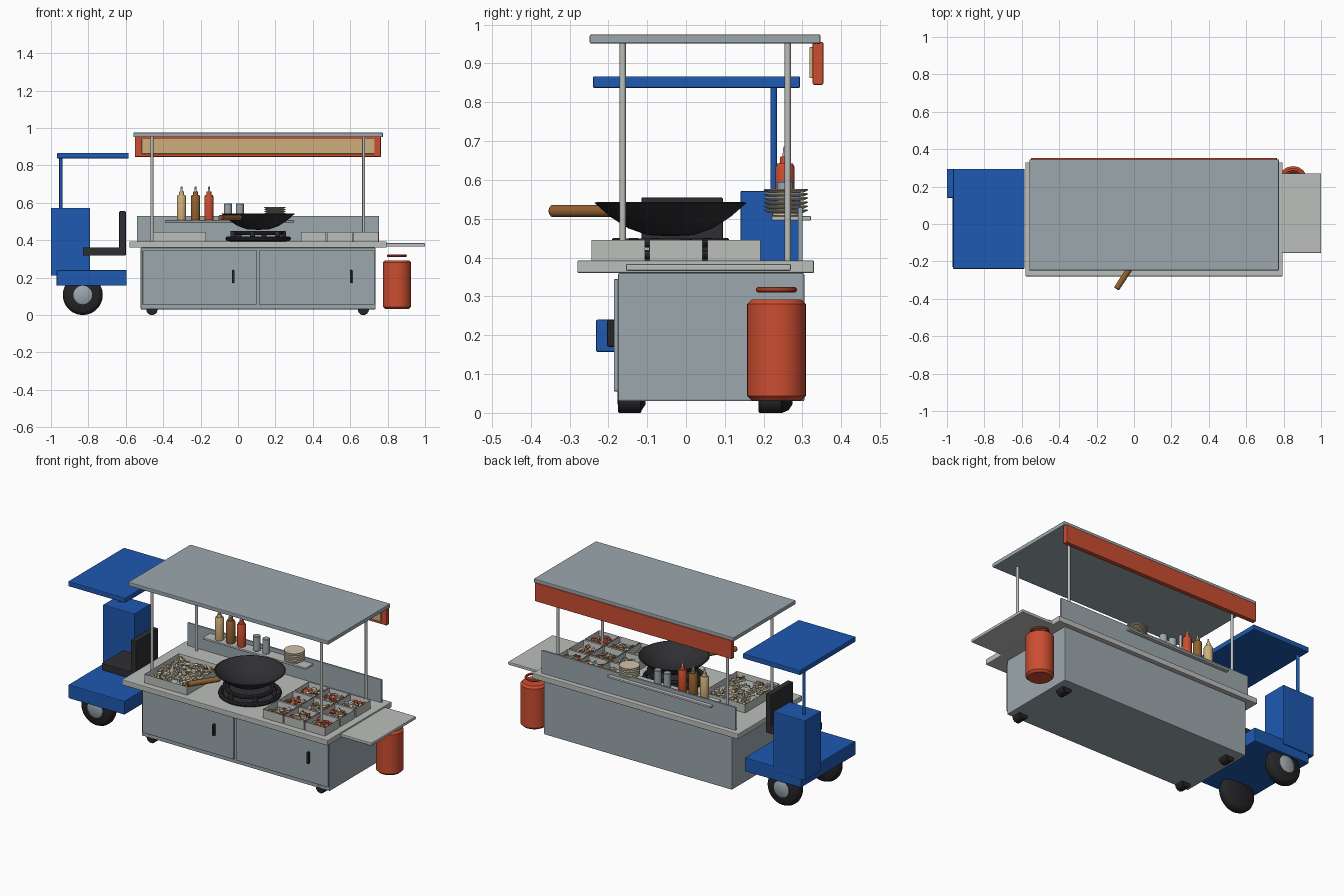
import bpy, bmesh, math, random
from mathutils import Matrix, Vector

cube = bpy.data.objects.get("Cube")
if cube:
    bpy.data.objects.remove(cube, do_unlink=True)
random.seed(4)


def material(name, r, g, b):
    m = bpy.data.materials.new(name)
    m.use_nodes = True
    m.diffuse_color = (r, g, b, 1)
    m.node_tree.nodes["Principled BSDF"].inputs["Base Color"].default_value = (r, g, b, 1)
    return m


blue = material("blue paint", 0.013, 0.10, 0.44)
steel = material("brushed steel", 0.33, 0.39, 0.42)
pale = material("pale steel", 0.50, 0.52, 0.50)
red = material("orange red", 0.60, 0.075, 0.03)
tan = material("tan", 0.62, 0.43, 0.20)
brown = material("wood brown", 0.29, 0.12, 0.03)
black = material("black rubber", 0.018, 0.018, 0.02)
iron = material("dark iron", 0.028, 0.028, 0.033)
cream = material("cream", 0.62, 0.55, 0.40)


def finish(name, bm, *mats):
    bmesh.ops.recalc_face_normals(bm, faces=bm.faces)
    me = bpy.data.meshes.new(name)
    bm.to_mesh(me)
    bm.free()
    for m in mats:
        me.materials.append(m)
    ob = bpy.data.objects.new(name, me)
    bpy.context.collection.objects.link(ob)
    return ob


def smooth(ob):
    for p in ob.data.polygons:
        p.use_smooth = True
    ob.data.set_sharp_from_angle(angle=math.radians(35))
    return ob


def box(name, mat, x, y, z, bevel=0.004):
    """Bevelled box from (min, max) ranges."""
    bm = bmesh.new()
    bmesh.ops.create_cube(bm, size=1)
    for v in bm.verts:
        v.co = [(r[0] + r[1]) / 2 + c * (r[1] - r[0]) for c, r in zip(v.co, (x, y, z))]
    if bevel:
        bmesh.ops.bevel(bm, geom=bm.edges[:], offset=bevel, segments=2,
                        profile=0.5, affect='EDGES')
    return finish(name, bm, mat)


def lathe(name, mat, profile, loc=(0, 0, 0), steps=32, axis=(0, 0, 1)):
    """Spin an (r, z) profile about an axis through loc."""
    bm = bmesh.new()
    vs = [bm.verts.new((r, 0, z)) for r, z in profile]
    es = [bm.edges.new(p) for p in zip(vs, vs[1:])]
    bmesh.ops.spin(bm, geom=vs + es, cent=(0, 0, 0), axis=(0, 0, 1),
                   angle=math.tau, steps=steps)
    bmesh.ops.remove_doubles(bm, verts=bm.verts, dist=1e-5)
    turn = Vector((0, 0, 1)).rotation_difference(Vector(axis)).to_matrix().to_4x4()
    bm.transform(Matrix.Translation(loc) @ turn)
    return smooth(finish(name, bm, mat))


def cylinder(name, mat, r, h, loc, e=0.003, steps=24, axis=(0, 0, 1)):
    return lathe(name, mat, [(0, 0), (r - e, 0), (r, e), (r, h - e), (r - e, h), (0, h)],
                 loc, steps, axis)


def ring(name, mat, big, small, loc):
    pts = [(big + small * math.cos(a * math.tau / 10), small * math.sin(a * math.tau / 10))
           for a in range(11)]
    return lathe(name, mat, pts, loc, 36)


# Cabinet with doors, handles and casters
box("cabinet", steel, (-0.52, 0.735), (-0.175, 0.305), (0.03, 0.36))
for side, x0, x1, hx in (("right", -0.51, 0.10, -0.025), ("left", 0.115, 0.73, 0.605)):
    box(side + "_door", steel, (x0, x1), (-0.186, -0.172), (0.055, 0.345))
    box(side + "_door_handle", black, (hx - 0.007, hx + 0.007), (-0.203, -0.184), (0.17, 0.24))
for x in (-0.46, 0.67):
    for y in (-0.175, 0.187):
        cylinder("caster", black, 0.03, 0.061, (x, y + 0.061, 0.03), axis=(0, -1, 0))

# Countertop, side shelf, splashback and condiment shelf
box("countertop", pale, (-0.58, 0.795), (-0.28, 0.33), (0.36, 0.393))
box("side_shelf", pale, (0.79, 1.0), (-0.155, 0.27), (0.366, 0.384))
box("splashback", steel, (-0.54, 0.755), (0.288, 0.30), (0.385, 0.53), 0.002)
box("condiment_shelf", pale, (-0.39, 0.30), (0.22, 0.322), (0.495, 0.507), 0.003)

# Roof, posts and sign board
box("roof", steel, (-0.56, 0.775), (-0.248, 0.346), (0.951, 0.975))
for x in (-0.46, 0.672):
    for y in (-0.163, 0.262):
        cylinder("roof_post", pale, 0.008, 0.57, (x, y, 0.385), 0.001, 16)
box("sign_board", red, (-0.552, 0.764), (0.326, 0.354), (0.845, 0.955))
box("sign_panel", tan, (-0.515, 0.73), (0.318, 0.327), (0.862, 0.942), 0.002)


# Food trays
def tray(name, x, y):
    bm = bmesh.new()
    bmesh.ops.create_cube(bm, size=1)
    for v in bm.verts:
        v.co = ((x[0] + x[1]) / 2 + v.co.x * (x[1] - x[0]),
                (y[0] + y[1]) / 2 + v.co.y * (y[1] - y[0]), 0.419 + v.co.z * 0.052)
    top = max(bm.faces, key=lambda f: f.calc_center_median().z)
    bmesh.ops.inset_region(bm, faces=[top], thickness=0.006)
    for v in top.verts:
        v.co.z -= 0.035
    finish(name, bm, pale)


def chunks(name, x, y, count, weights):
    mats = (cream, brown, red, tan, pale)
    bm = bmesh.new()
    for kind in random.choices(range(len(mats)), weights, k=count):
        spot = (random.uniform(x[0] + 0.018, x[1] - 0.018),
                random.uniform(y[0] + 0.018, y[1] - 0.018), random.uniform(0.415, 0.43))
        spin = Matrix.Rotation(random.uniform(0, 3), 4, Vector((random.random(), 0.4, 1)).normalized())
        before = len(bm.faces)
        bmesh.ops.create_cube(bm, size=1, matrix=Matrix.Translation(spot) @ spin
                              @ Matrix.Diagonal((0.024, 0.014, 0.010, 1)))
        bm.faces.ensure_lookup_table()
        for f in bm.faces[before:]:
            f.material_index = kind
    finish(name, bm, *mats)


wide_x, wide_y = (-0.455, -0.17), (-0.243, 0.085)
tray("wide_tray", wide_x, wide_y)
chunks("wide_tray_food", wide_x, wide_y, 150, (5, 1, 0, 3, 4))
mixes = ((4, 3, 1, 2, 2), (2, 4, 2, 2, 2), (1, 1, 6, 1, 2))
for i in range(3):
    for j in range(3):
        tx = (0.337 + i * 0.14, 0.471 + i * 0.14)
        ty = (-0.243 + j * 0.149, -0.106 + j * 0.149)
        tray("small_tray", tx, ty)
        chunks("small_tray_food", tx, ty, 24, mixes[(i + 2 * j) % 3])

# Burner and wok
hub = Vector((0.108, -0.04, 0))
cylinder("burner_base", iron, 0.15, 0.02, hub + Vector((0, 0, 0.39)))
ring("burner_ring", iron, 0.163, 0.012, hub + Vector((0, 0, 0.408)))
ring("burner_grate", iron, 0.125, 0.012, hub + Vector((0, 0, 0.438)))
for k in range(6):
    a = k * math.tau / 6 + 0.3
    spot = hub + Vector((0.14 * math.cos(a), 0.14 * math.sin(a), 0.395))
    cylinder("burner_post", iron, 0.014, 0.055, spot, steps=12)
lathe("wok", iron, [(0, 0.455), (0.06, 0.458), (0.11, 0.476), (0.155, 0.505), (0.196, 0.541),
                    (0.189, 0.543), (0.15, 0.512), (0.107, 0.485), (0.06, 0.468), (0, 0.465)],
      hub, 48)
aim = Vector((-0.55, -0.835, 0)).normalized()
cylinder("wok_handle", brown, 0.016, 0.19, hub + Vector((0, 0, 0.52)) + aim * 0.178,
         0.004, 16, aim)

# Bottles, shakers and plates on the shelf
for x, mat in ((-0.302, tan), (-0.227, brown), (-0.155, red)):
    lathe("sauce_bottle", mat, [(0, 0), (0.024, 0), (0.025, 0.004), (0.025, 0.125),
                                (0.02, 0.135), (0, 0.135)], (x, 0.255, 0.507), 20)
    lathe("bottle_cap", mat, [(0, 0), (0.014, 0), (0.012, 0.02), (0, 0.02)], (x, 0.255, 0.64), 16)
    lathe("bottle_nozzle", pale, [(0, 0), (0.007, 0), (0.004, 0.028), (0, 0.028)],
          (x, 0.255, 0.658), 12)
for x in (-0.053, 0.01):
    cylinder("shaker", steel, 0.021, 0.09, (x, 0.255, 0.507), steps=20)
for k in range(6):
    lathe("plate", cream, [(0, 0), (0.045, 0), (0.057, 0.006), (0.056, 0.009), (0, 0.009)],
          (0.197, 0.257, 0.515 + k * 0.0105))
cylinder("plate_stand", cream, 0.035, 0.012, (0.197, 0.257, 0.505))

# Gas tank with carrying ring
cylinder("gas_tank", red, 0.076, 0.26, (0.85, 0.233, 0.032), 0.012, 32)
ring("gas_tank_ring", red, 0.046, 0.007, (0.85, 0.233, 0.317))

# Drive unit: deck, column, canopy and seat
box("drive_deck", blue, (-0.97, -0.595), (-0.232, 0.29), (0.157, 0.24))
box("steering_column", blue, (-1.0, -0.79), (0.14, 0.295), (0.21, 0.572))
box("canopy", blue, (-0.967, -0.585), (-0.24, 0.294), (0.837, 0.867))
cylinder("canopy_post", blue, 0.009, 0.28, (-0.947, 0.226, 0.565), 0.001, 16)
box("seat_cushion", iron, (-0.83, -0.60), (-0.115, 0.095), (0.318, 0.362))
box("seat_back", iron, (-0.635, -0.60), (-0.115, 0.095), (0.318, 0.555))
for y, out in ((-0.14, -1), (0.238, 1)):
    lathe("tyre", black, [(0, -0.036), (0.085, -0.036), (0.1, -0.026), (0.107, -0.01),
                          (0.107, 0.01), (0.1, 0.026), (0.085, 0.036), (0, 0.036)],
          (-0.83, y, 0.107), 36, (0, out, 0))
    lathe("wheel_hub", steel, [(0, -0.01), (0.05, -0.01), (0.05, 0.006), (0.044, 0.01), (0, 0.01)],
          (-0.83, y + out * 0.033, 0.107), 28, (0, out, 0))
